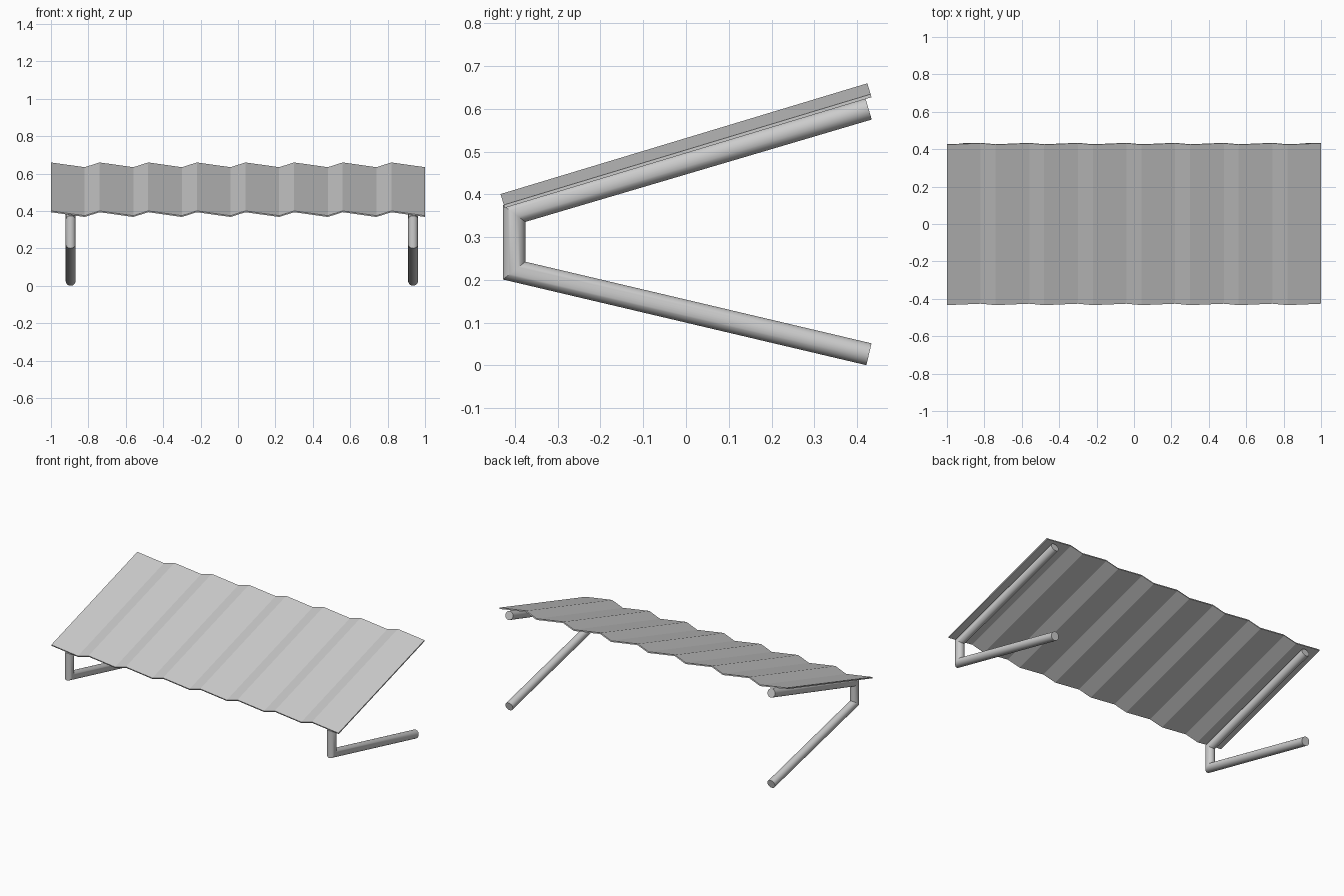
import bpy, bmesh, math
from mathutils import Vector

if "Cube" in bpy.data.objects:
    bpy.data.objects.remove(bpy.data.objects["Cube"])


def make_object(name, bm, smooth=False):
    bmesh.ops.recalc_face_normals(bm, faces=bm.faces)
    mesh = bpy.data.meshes.new(name)
    bm.to_mesh(mesh)
    bm.free()
    obj = bpy.data.objects.new(name, mesh)
    bpy.context.collection.objects.link(obj)
    if smooth:
        bpy.ops.object.select_all(action='DESELECT')
        obj.select_set(True)
        bpy.context.view_layer.objects.active = obj
        bpy.ops.object.shade_smooth_by_angle(angle=math.radians(30))
    return obj


# Corrugated sheet: sawtooth profile swept up the slope
def corrugated_sheet(name):
    front, back = Vector((0, -0.424, 0.368)), Vector((0, 0.434, 0.627))
    along = back - front
    normal = Vector((0, -along.z, along.y)).normalized()
    depth, thick = 0.0265, 0.0075
    profile = []
    for k in range(8):
        profile += [(-1.0 + 0.26 * k, depth), (-0.82 + 0.26 * k, 0.0)]
    loop = profile + [(x, h + thick) for x, h in reversed(profile)]
    bm = bmesh.new()
    a, b = ([bm.verts.new(p + Vector((x, 0, 0)) + normal * h) for x, h in loop]
            for p in (front, back))
    n = len(loop)
    for i in range(n):
        j = (i + 1) % n
        bm.faces.new((a[i], a[j], b[j], b[i]))
    # end edges, one quad per fold
    for ring in (a, b):
        for i in range(n // 2 - 1):
            bm.faces.new((ring[i], ring[i + 1], ring[n - 2 - i], ring[n - 1 - i]))
    return make_object(name, bm)


# Round tube with mitred corners along a (y, z) path
def bent_tube(name, x, path, radius=0.0262, sides=32):
    pts = [Vector(p) for p in path]
    dirs = [(q - p).normalized() for p, q in zip(pts, pts[1:])]
    bm = bmesh.new()
    rings = []
    for i, p in enumerate(pts):
        d0, d1 = dirs[max(i - 1, 0)], dirs[min(i, len(dirs) - 1)]
        n0, n1 = Vector((-d0.y, d0.x)), Vector((-d1.y, d1.x))
        mitre = (n0 + n1) / (1 + n0.dot(n1))
        ring = []
        for s in range(sides):
            t = math.tau * s / sides
            q = p + mitre * radius * math.sin(t)
            ring.append(bm.verts.new((x + radius * math.cos(t), q.x, q.y)))
        rings.append(ring)
    for r0, r1 in zip(rings, rings[1:]):
        for s in range(sides):
            t = (s + 1) % sides
            bm.faces.new((r0[s], r0[t], r1[t], r1[s]))
    bm.faces.new(rings[0])
    bm.faces.new(rings[-1])
    return make_object(name, bm, smooth=True)


corrugated_sheet("corrugated_roof_sheet")

# Side brackets
bracket = [(0.427, 0.6), (-0.402, 0.355), (-0.402, 0.2215), (0.428, 0.0258)]
for side, x in (("left", -0.895), ("right", 0.936)):
    bent_tube(side + "_bracket", x, bracket)
